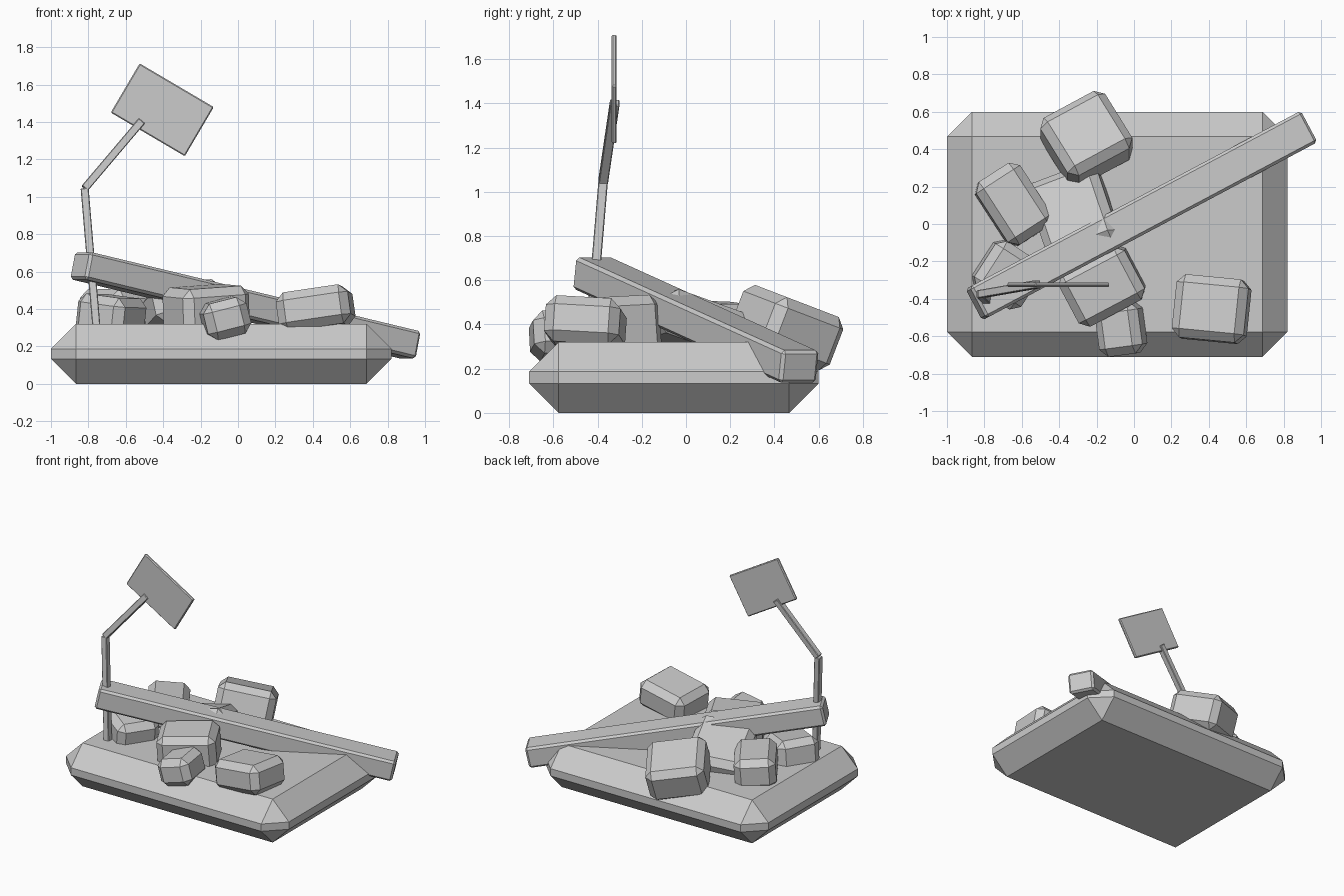
import bpy, math
from mathutils import Matrix, Vector

if "Cube" in bpy.data.objects:
    bpy.data.objects.remove(bpy.data.objects["Cube"])

mat = bpy.data.materials.new("concrete grey")
mat.diffuse_color = (0.6, 0.6, 0.6, 1)
mat.use_nodes = True
mat.node_tree.nodes["Principled BSDF"].inputs["Base Color"].default_value = mat.diffuse_color


def rot(angle, axis):
    return Matrix.Rotation(math.radians(angle), 4, axis)


def block(name, center, size, bevel, turn=Matrix()):
    """Box with single-segment chamfered edges, turned about its centre."""
    bpy.ops.mesh.primitive_cube_add(size=1)
    ob = bpy.context.object
    ob.name = name
    ob.data.transform(Matrix.Diagonal((*size, 1)))
    ob.matrix_world = Matrix.Translation(center) @ turn
    mod = ob.modifiers.new("chamfer", 'BEVEL')
    mod.width = bevel
    mod.segments = 1
    mod.limit_method = 'NONE'
    ob.data.materials.append(mat)
    return ob


def strut(name, a, b, width, bevel):
    """Square bar between two points."""
    a, b = Vector(a), Vector(b)
    d = b - a
    z = d.normalized()
    y = (Vector((0, 1, 0)) - z * z.y).normalized()
    x = y.cross(z)
    turn = Matrix((x, y, z)).transposed().to_4x4()
    block(name, (a + b) / 2, (width, width, d.length), bevel, turn)


# Foundation slab
block("foundation", (-0.09, -0.055, 0.16), (1.82, 1.31, 0.32), 0.133)

# Long fallen beam, sloping down to the back right
block("fallen_beam", (0.04, 0.045, 0.42), (2.05, 0.19, 0.15), 0.015,
      rot(28, 'Z') @ rot(12, 'Y'))

# Rubble: centre, size, (tilt about x, tilt about y, yaw)
rubble = [
    ("rubble_centre",     (-0.17, -0.33, 0.385), (0.40, 0.32, 0.27), (4, -2, 28)),
    ("rubble_front",      (-0.07, -0.56, 0.35),  (0.24, 0.28, 0.20), (3, -14, 8)),
    ("rubble_right",      (0.415, -0.455, 0.40), (0.39, 0.34, 0.21), (-4, -8, -6)),
    ("rubble_back",       (-0.255, 0.455, 0.385), (0.40, 0.38, 0.26), (-21, 0, 30)),
    ("rubble_left",       (-0.645, 0.105, 0.39), (0.28, 0.40, 0.22), (-3, 3, 33)),
    ("rubble_front_left", (-0.68, -0.27, 0.345), (0.30, 0.30, 0.25), (3, 6, -33)),
    ("rubble_under_beam", (-0.32, 0.05, 0.385),  (0.40, 0.46, 0.21), (-16, -12, 18)),
]
for name, center, size, (rx, ry, rz) in rubble:
    block(name, center, size, 0.045, rot(rx, 'X') @ rot(ry, 'Y') @ rot(rz, 'Z'))

# Bent sign post
elbow = (-0.82, -0.375, 1.045)
strut("post_lower", (-0.755, -0.44, 0.28), elbow, 0.043, 0.004)
strut("post_upper", elbow, (-0.515, -0.322, 1.405), 0.043, 0.004)

# Tilted sign plate
block("sign_plate", (-0.405, -0.325, 1.465), (0.46, 0.022, 0.305), 0.006,
      rot(30.5, 'Y'))
